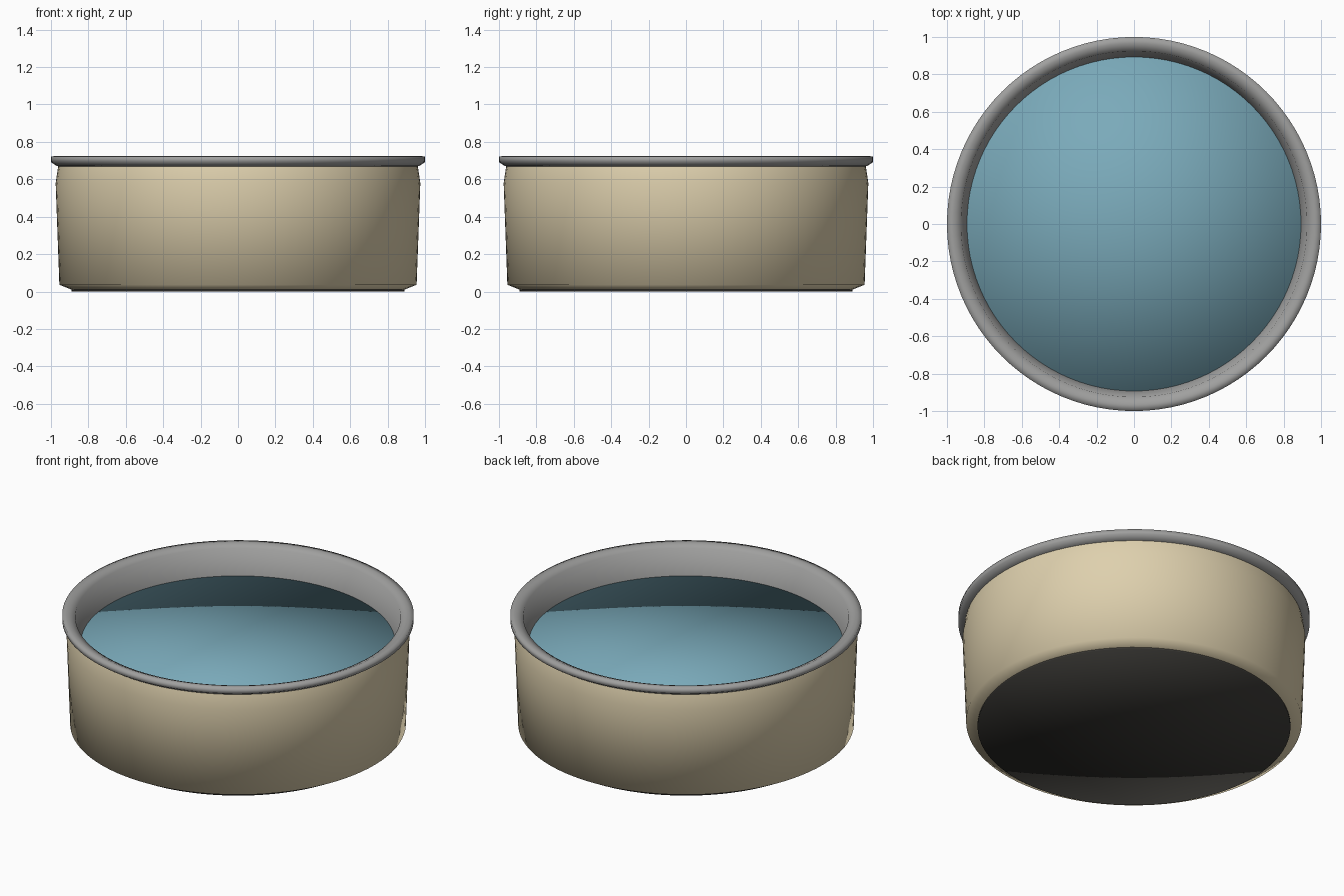
import bpy, bmesh, math

if "Cube" in bpy.data.objects:
    bpy.data.objects.remove(bpy.data.objects["Cube"])

SEG = 96


def material(name, rgb):
    m = bpy.data.materials.new(name)
    m.diffuse_color = (*rgb, 1.0)
    m.use_nodes = True
    m.node_tree.nodes["Principled BSDF"].inputs["Base Color"].default_value = m.diffuse_color
    return m


def lathe(name, profile, mat):
    """Revolve (radius, z) points around z, going up the outside, then inward."""
    bm = bmesh.new()
    rings = []
    for r, z in profile:
        if r == 0:
            rings.append([bm.verts.new((0, 0, z))] * SEG)
        else:
            rings.append([bm.verts.new((r * math.cos(math.tau * j / SEG),
                                        r * math.sin(math.tau * j / SEG), z))
                          for j in range(SEG)])
    for low, high in zip(rings, rings[1:]):
        for j in range(SEG):
            n = (j + 1) % SEG
            corners = [low[j], low[n], high[n], high[j]]
            f = bm.faces.new(list(dict.fromkeys(corners)))  # triangles at poles
            f.smooth = True
    mesh = bpy.data.meshes.new(name)
    bm.to_mesh(mesh)
    bm.free()
    mesh.materials.append(mat)
    obj = bpy.data.objects.new(name, mesh)
    bpy.context.collection.objects.link(obj)
    return obj


tan = material("warm tan", (0.73, 0.63, 0.42))
grey = material("mid grey", (0.35, 0.35, 0.345))
blue = material("soft blue", (0.195, 0.402, 0.491))
dark = material("dark grey", (0.045, 0.043, 0.038))

# Tapered outer wall with a chamfered foot
lathe("body", [(0.885, 0.008), (0.955, 0.036), (0.975, 0.58),
               (0.963, 0.66), (0.955, 0.69)], tan)

# Rolled lip and the sloping inner wall
lathe("rim", [(0.955, 0.668), (0.97, 0.672), (1.0, 0.692), (1.0, 0.722),
              (0.965, 0.725), (0.925, 0.708), (0.89, 0.53)], grey)

# Inner floor, a smooth-shaded disc
lathe("inner_floor", [(0, 0.50), (0.893, 0.50), (0.893, 0.548), (0, 0.548)], blue)

# Underside pad
lathe("base_pad", [(0, 0), (0.89, 0), (0.89, 0.02), (0, 0.02)], dark)
